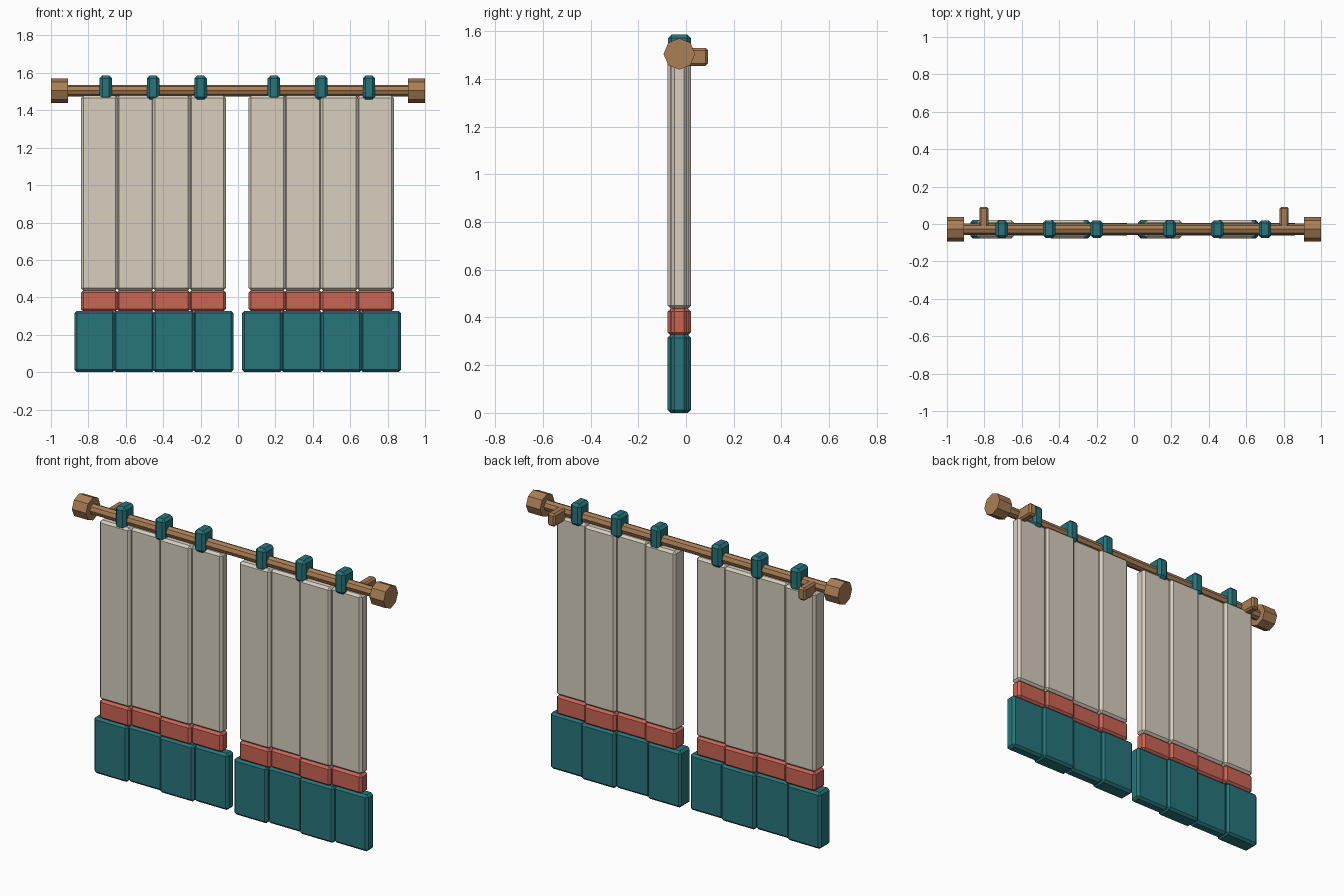
import bpy, bmesh
from mathutils import Matrix

if "Cube" in bpy.data.objects:
    bpy.data.objects.remove(bpy.data.objects["Cube"])

YC, ZC = -0.028, 1.505   # rod axis


def material(name, rgb):
    m = bpy.data.materials.new(name)
    m.diffuse_color = (*rgb, 1)
    m.use_nodes = True
    m.node_tree.nodes["Principled BSDF"].inputs["Base Color"].default_value = m.diffuse_color
    return m


cream = material("cream cloth", (0.68, 0.62, 0.52))
teal = material("teal cloth", (0.02, 0.18, 0.20))
coral = material("coral trim", (0.60, 0.13, 0.09))
wood = material("wood", (0.40, 0.21, 0.09))


def add_object(name, bm, mat):
    me = bpy.data.meshes.new(name)
    bm.to_mesh(me)
    bm.free()
    me.materials.append(mat)
    ob = bpy.data.objects.new(name, me)
    bpy.context.collection.objects.link(ob)
    return ob


def box(name, x, y, z, mat, bevel):
    """Chamfered box from (min, max) ranges."""
    bm = bmesh.new()
    bmesh.ops.create_cube(bm, size=1)
    for v in bm.verts:
        v.co = [r[0] + (c + 0.5) * (r[1] - r[0]) for r, c in zip((x, y, z), v.co)]
    bmesh.ops.bevel(bm, geom=bm.edges[:], offset=bevel, segments=1, affect='EDGES')
    return add_object(name, bm, mat)


def bar(name, x0, x1, radius):
    """Eight-sided bar along x on the rod axis."""
    bm = bmesh.new()
    bmesh.ops.create_cone(bm, cap_ends=True, segments=8, radius1=radius, radius2=radius,
                          depth=x1 - x0)
    bm.transform(Matrix.Translation(((x0 + x1) / 2, YC, ZC)) @ Matrix.Rotation(1.5707963, 4, 'Y'))
    return add_object(name, bm, wood)


# Rod, end caps and wall brackets
bar("curtain_rod", -0.95, 0.95, 0.03)
for side, s in (("left", -1), ("right", 1)):
    bar(f"finial_{side}", min(s * 0.91, s), max(s * 0.91, s), 0.066)
    box(f"wall_bracket_{side}", (s * 0.803 - 0.024, s * 0.803 + 0.024), (-0.02, 0.092),
        (1.455, 1.53), wood, 0.01)

# Pleated curtains: deep and shallow folds alternate, in three cloth bands
bands = (  # name, start, width, z range, material
    ("cloth", -0.84, 0.776, (0.437, 1.478), cream),
    ("trim", -0.84, 0.776, (0.325, 0.438), coral),
    ("hem", -0.875, 0.85, (0.0, 0.328), teal),
)
for side, dx in (("left", 0), ("right", 0.897)):
    for name, start, width, z, mat in bands:
        pitch = width / 4
        for i in range(4):
            half = 0.049 if i % 2 == 0 else 0.033
            x0 = start + dx + i * pitch
            grow = 0.004
            box(f"curtain_{name}_{side}_{i + 1}",
                (x0 - (grow if i else 0), x0 + pitch + (grow if i < 3 else 0)),
                (YC - half, YC + half), z, mat, 0.013)

# Hanging loops
for i, x in enumerate((-0.707, -0.454, -0.2, 0.192, 0.446, 0.7)):
    box(f"hanging_loop_{i + 1}", (x - 0.033, x + 0.033), (YC - 0.048, YC + 0.048),
        (1.457, 1.586), teal, 0.015)
